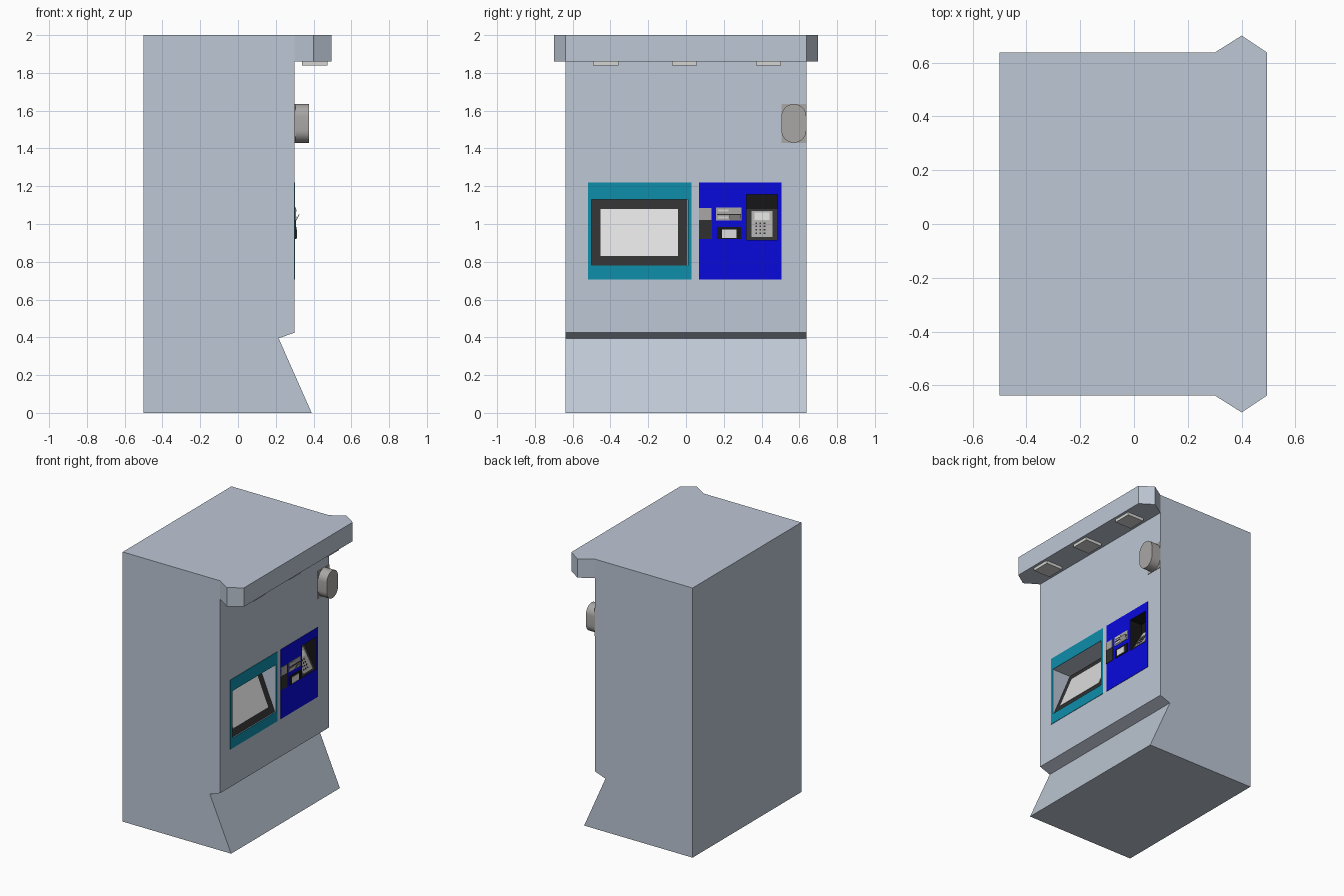
import bpy, bmesh, math

cube = bpy.data.objects.get("Cube")
if cube:
    bpy.data.objects.remove(cube, do_unlink=True)


def material(name, r, g, b):
    m = bpy.data.materials.new(name)
    m.use_nodes = True
    m.diffuse_color = (r, g, b, 1)
    m.node_tree.nodes["Principled BSDF"].inputs["Base Color"].default_value = (r, g, b, 1)
    return m


BODY = material("blue grey panel", .51, .57, .66)
TEAL = material("teal", .004, .27, .40)
BLUE = material("deep blue", .003, .003, .72)
DARK = material("charcoal", .03, .03, .03)
BLACK = material("black", .008, .008, .008)
SCREEN = material("screen white", .73, .73, .73)
GREY = material("mid grey", .40, .39, .38)
LIGHT = material("pale grey", .66, .66, .65)


def prism(name, pts, lo, hi, axis, mat):
    """Extrude a 2D outline along an axis."""
    place = {"x": lambda a, b, t: (t, a, b),
             "y": lambda a, b, t: (a, t, b),
             "z": lambda a, b, t: (a, b, t)}[axis]
    bm = bmesh.new()
    low = [bm.verts.new(place(a, b, lo)) for a, b in pts]
    high = [bm.verts.new(place(a, b, hi)) for a, b in pts]
    bm.faces.new(low)
    bm.faces.new(high)
    for i in range(len(pts)):
        j = (i + 1) % len(pts)
        bm.faces.new((low[i], low[j], high[j], high[i]))
    bmesh.ops.recalc_face_normals(bm, faces=bm.faces)
    me = bpy.data.meshes.new(name)
    bm.to_mesh(me)
    bm.free()
    me.materials.append(mat)
    ob = bpy.data.objects.new(name, me)
    bpy.context.collection.objects.link(ob)
    return ob


def box(name, x, y, z, mat):
    pts = [(y[0], z[0]), (y[1], z[0]), (y[1], z[1]), (y[0], z[1])]
    return prism(name, pts, x[0], x[1], "x", mat)


def activate(ob):
    bpy.ops.object.select_all(action="DESELECT")
    bpy.context.view_layer.objects.active = ob
    ob.select_set(True)


def cut(ob, cutter):
    activate(ob)
    mod = ob.modifiers.new("recess", "BOOLEAN")
    mod.operation = "DIFFERENCE"
    mod.solver = "EXACT"
    mod.object = cutter
    bpy.ops.object.modifier_apply(modifier=mod.name)


FRONT = .30


# Sloped floors of the two recesses: depth grows with height
def screen_x(z):
    return .292 - .145 * (z - .78) / .35


def keypad_x(z):
    return .292 - .09 * (z - .915) / .165


def sloped_plate(name, slope, y, z, lift, mat):
    base, top = slope(z[0]), slope(z[1])
    pts = [(base - .002, z[0]), (base + lift, z[0]), (top + lift, z[1]), (top - .002, z[1])]
    return prism(name, pts, y[0], y[1], "y", mat)


# Cabinet with kicked-in base, and canopy
cabinet = prism("cabinet", [(-.5, 0), (.39, 0), (.215, .395), (FRONT, .425), (FRONT, 2), (-.5, 2)],
                -.637, .637, "y", BODY)
prism("canopy", [(FRONT, -.637), (.40, -.70), (.495, -.637), (.495, .637), (.40, .70), (FRONT, .637)],
      1.86, 2, "z", BODY)

# Coloured fascia plates
teal_plate = box("screen_surround", (FRONT, .303), (-.52, .03), (.705, 1.22), TEAL)
blue_plate = box("payment_surround", (FRONT, .303), (.07, .505), (.705, 1.22), BLUE)

# Recesses
screen_cut = prism("screen_cutter", [(.35, .78), (.35, 1.13), (screen_x(1.13), 1.13), (screen_x(.78), .78)],
                   -.50, .01, "y", BODY)
keypad_cut = prism("keypad_cutter", [(.35, .915), (.35, 1.155), (keypad_x(1.08), 1.155),
                                     (keypad_x(1.08), 1.08), (keypad_x(.915), .915)],
                   .32, .485, "y", BODY)
for plate, cutter in ((teal_plate, screen_cut), (blue_plate, keypad_cut)):
    cut(cabinet, cutter)
    cut(plate, cutter)
    bpy.data.objects.remove(cutter, do_unlink=True)

# Black lining of the keypad recess
cabinet.data.materials.append(BLACK)
for p in cabinet.data.polygons:
    c = p.center
    if .1 < c.x < .2995 and .31 < c.y < .495 and .9 < c.z < 1.17:
        p.material_index = 1

# Touch screen
sloped_plate("screen_frame", screen_x, (-.499, .009), (.781, 1.129), .004, DARK)
sloped_plate("screen", screen_x, (-.453, -.043), (.83, 1.08), .007, SCREEN)

# Keypad with display and buttons
sloped_plate("keypad_frame", keypad_x, (.321, .484), (.916, 1.08), .003, DARK)
sloped_plate("keypad", keypad_x, (.348, .458), (.93, 1.07), .008, GREY)
sloped_plate("keypad_display", keypad_x, (.363, .443), (1.022, 1.06), .010, LIGHT)
for row in range(4):
    for col in range(3):
        y, z = .367 + col * .022, .947 + row * .018
        sloped_plate("keypad_button", keypad_x, (y, y + .009), (z, z + .008), .011, DARK)

# Coin and note slots
box("coin_plate", (FRONT, .307), (.07, .135), (1.022, 1.085), GREY)
box("coin_tray", (FRONT, .307), (.068, .137), (.92, 1.02), DARK)

# Card reader with raised bars and a tilted flap
box("card_reader", (FRONT, .306), (.16, .295), (1.018, 1.087), GREY)
box("card_slot", (FRONT, .308), (.165, .29), (1.047, 1.053), DARK)
for z in (1.028, 1.066):
    box("card_reader_bar", (FRONT, .309), (.17, .225), (z, z + .012), LIGHT)
prism("card_flap", [(.305, 1.018), (.309, 1.018), (.325, 1.05), (.321, 1.05)], .23, .29, "y", GREY)

# Receipt outlet
box("receipt_outlet", (FRONT, .309), (.165, .295), (.92, .985), BLACK)
box("receipt_flap", (.309, .312), (.19, .267), (.925, .971), SCREEN)

# Rounded lamp on a thin mounting plate
box("lamp_plate", (FRONT, .304), (.505, .637), (1.43, 1.635), GREY)
R, N = .066, 16
arc = [(R * math.cos(math.pi * i / N), R * math.sin(math.pi * i / N)) for i in range(N + 1)]
outline = [(.571 + a, 1.569 + b) for a, b in arc] + [(.571 - a, 1.496 - b) for a, b in arc]
lamp = prism("lamp", outline, FRONT, .375, "x", GREY)
activate(lamp)
bpy.ops.object.shade_smooth_by_angle()

# Downlights under the canopy
for y in (-.425, -.008, .437):
    box("downlight", (.34, .475), (y - .067, y + .067), (1.838, 1.862), LIGHT)
